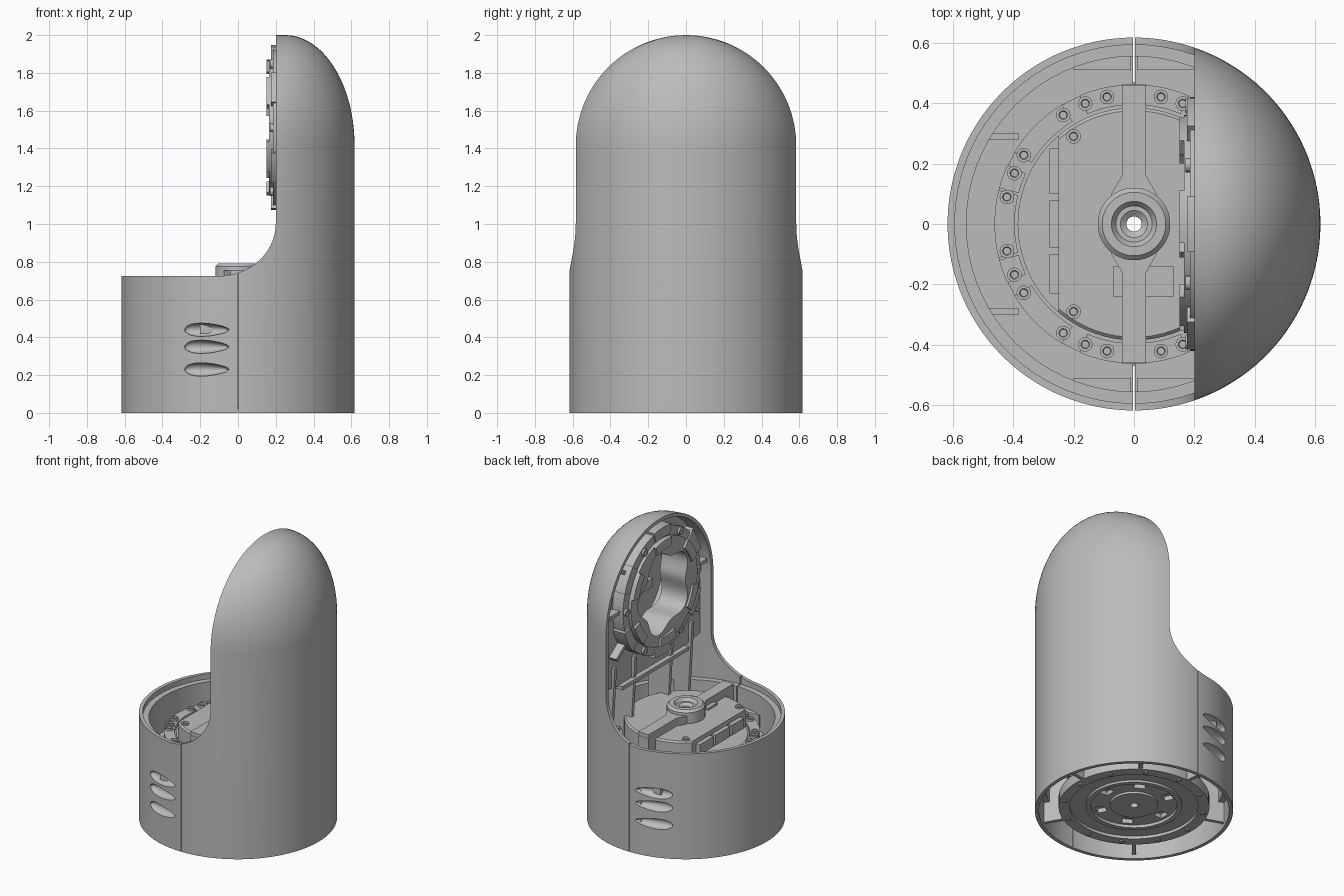
import bpy, bmesh
from math import sin, cos, pi, sqrt, radians, tau
from mathutils import Matrix, Vector

old = bpy.data.objects.get("Cube")
if old:
    bpy.data.objects.remove(old, do_unlink=True)

grey = bpy.data.materials.new("satin grey")
grey.use_nodes = True
grey.diffuse_color = (0.5, 0.5, 0.5, 1)
grey.node_tree.nodes["Principled BSDF"].inputs["Base Color"].default_value = (0.5, 0.5, 0.5, 1)

R, SPRING = 0.617, 1.416      # shell radius, height where the dome starts
JOINT_Z = 1.51                # centre height of the side joint


def finish(name, bm):
    bmesh.ops.remove_doubles(bm, verts=bm.verts, dist=1e-5)
    bmesh.ops.recalc_face_normals(bm, faces=bm.faces)
    if bm.calc_volume(signed=True) < 0:
        bmesh.ops.reverse_faces(bm, faces=bm.faces)
    me = bpy.data.meshes.new(name)
    bm.to_mesh(me)
    bm.free()
    me.materials.append(grey)
    ob = bpy.data.objects.new(name, me)
    bpy.context.collection.objects.link(ob)
    return ob


def skin(bm, loops, closed):
    """Join equal closed loops of points with faces, capping open ends."""
    rows = [[bm.verts.new(p) for p in loop] for loop in loops]
    n = len(rows[0])
    for i in range(len(rows) - (0 if closed else 1)):
        a, b = rows[i], rows[(i + 1) % len(rows)]
        for j in range(n):
            k = (j + 1) % n
            bm.faces.new((a[j], a[k], b[k], b[j]))
    if not closed:
        bm.faces.new(rows[0])
        bm.faces.new(rows[-1])


def lathe(name, pts, a0=0, a1=360, side=False, seg=72, lobe=0):
    """Turn a closed (radius, height) outline about z, or about the joint axis."""
    full = a1 - a0 >= 360
    seg = seg if full else max(3, int(seg * (a1 - a0) / 360) + 2)
    loops = []
    for i in range(seg if full else seg + 1):
        a = radians(a0 + (a1 - a0) * i / seg)
        loop = []
        for r, h in pts:
            if lobe and r < 0.3:
                r += lobe * cos(5 * a)
            x, y = r * cos(a), r * sin(a)
            loop.append((h, x, JOINT_Z + y) if side else (x, y, h))
        loops.append(loop)
    bm = bmesh.new()
    skin(bm, loops, full)
    return finish(name, bm)


def band(r0, r1, h0, h1):
    return [(r0, h0), (r1, h0), (r1, h1), (r0, h1)]


def prism(name, pts, to3d, lo, hi):
    bm = bmesh.new()
    skin(bm, [[to3d(u, v, t) for u, v in pts] for t in (lo, hi)], False)
    return finish(name, bm)


def box(name, x, y, z, turn=0):
    bm = bmesh.new()
    bmesh.ops.create_cube(bm, size=1)
    size = Vector((x[1] - x[0], y[1] - y[0], z[1] - z[0]))
    mid = Vector((x[0] + x[1], y[0] + y[1], z[0] + z[1])) / 2
    bm.transform(Matrix.Rotation(radians(turn), 4, 'Z') @ Matrix.Translation(mid)
                 @ Matrix.Diagonal(size).to_4x4())
    return finish(name, bm)


def cut(target, *cutters):
    for c in cutters:
        c.hide_render = True
        m = target.modifiers.new("cut", 'BOOLEAN')
        m.operation, m.solver, m.object = 'DIFFERENCE', 'EXACT', c
        bpy.context.view_layer.objects.active = target
        bpy.ops.object.modifier_apply(modifier=m.name)


def drop(*obs):
    for o in obs:
        bpy.data.objects.remove(o, do_unlink=True)


def domed_solid(name, inset, z0):
    """Cylinder carried upward and rounded over into a dome, with tiny flats at both ends."""
    r, h, mid = R - inset, 0.584 - inset, 0.25
    loops = []
    for i in range(97):
        a = 0.01 + (pi - 0.02) * i / 96
        x, w = r * cos(a), r * sin(a)
        top = h * sqrt(1 - (max(0, x - mid) / (r - mid)) ** 2)
        loops.append([(x, -w, z0)]
                     + [(x, -w * cos(pi * j / 32), SPRING + top * sin(pi * j / 32)) for j in range(33)]
                     + [(x, w, z0)])
    bm = bmesh.new()
    skin(bm, loops, False)
    return finish(name, bm)


# Outer shell: hollow domed body with a stepped, filleted opening
shell = domed_solid("outer_shell", 0, 0)
hollow = domed_solid("hollow_cutter", 0.024, -0.1)
fillet = [(-0.1 + 0.3 * sin(radians(a)), 1.005 - 0.28 * cos(radians(a))) for a in range(0, 91, 5)]
step = prism("step_cutter", [(-1, 0.725)] + fillet + [(0.2, 2.5), (-1, 2.5)],
             lambda u, v, t: (u, t, v), -1, 1)
seam = box("seam_cutter", (-0.003, 0.003), (-1, 1), (-0.1, 1.2))
vents = []
for s in (-1, 1):
    for z in (0.23, 0.35, 0.44):
        bm = bmesh.new()
        bmesh.ops.create_uvsphere(bm, u_segments=24, v_segments=12, radius=1)
        for v in bm.verts:          # follows the wall, blunt at one end, tapered at the other
            x, taper = -0.165 + 0.118 * v.co.x, 1 - 0.3 * v.co.x
            v.co = (x, s * sqrt(R * R - x * x) + 0.045 * v.co.y, z + 0.034 * v.co.z * taper)
        vents.append(finish("vent_cutter", bm))
liner = lathe("inner_liner", band(0.555, 0.598, 0.17, 0.69))
floor = lathe("inner_floor", band(0.38, 0.57, 0.42, 0.45))
cut(shell, hollow, step, seam, *vents)
cut(liner, seam, *vents)
cut(floor, seam)
drop(hollow, step, seam, *vents)

# Base drive: bottom plate, motor, flange and controller body with a central bore
plate = lathe("bottom_plate", [(0.025, 0.04), (0.15, 0.04), (0.15, 0.055), (0.27, 0.055), (0.27, 0.035),
                               (0.3, 0.035), (0.3, 0.05), (0.4, 0.05), (0.4, 0.03), (0.47, 0.03),
                               (0.47, 0.1), (0.025, 0.1)])
pockets = [box("pocket_cutter", (0.19, 0.25), (-0.035, 0.035), (0, 0.085), 60 * i) for i in range(6)]
cut(plate, *pockets)
drop(*pockets)
lathe("motor", band(0.025, 0.4, 0.1, 0.5))
lathe("base_flange", band(0.025, 0.46, 0.44, 0.57))
body = lathe("controller_body", [(0.025, 0.56), (0.385, 0.56), (0.385, 0.69), (0.375, 0.7), (0.025, 0.7)])
flat = box("flat_cutter", (-1, -0.25), (-1, 1), (0.58, 1))
cut(body, flat)
drop(flat)
for y0, y1 in ((-0.23, -0.1), (-0.08, 0.08), (0.1, 0.25)):
    box("connector", (-0.28, -0.24), (y0, y1), (0.6, 0.67))
box("top_socket", (-0.07, 0.13), (-0.24, -0.14), (0.69, 0.715))


def bolt(name, x, y, z0, z1, r=0.024):
    ob = lathe(name, [(0, z0), (r, z0), (r, z1), (r * 0.6, z1), (r * 0.5, z1 - 0.01), (0, z1 - 0.01)], seg=16)
    ob.data.transform(Matrix.Translation((x, y, 0)))


# Bolts and raised pads round the flange
for base in (102, 112, 123, 148, 157, 168):
    for a in (base, 360 - base, 180 - base, 180 + base):
        a = radians(a)
        bolt("flange_bolt", 0.43 * cos(a), 0.43 * sin(a), 0.56, 0.61)
for mid, half in ((0, 14), (45, 14), (135, 14), (180, 14), (225, 14), (315, 14), (76, 9), (104, 9),
                  (256, 9), (284, 9), (20, 5), (160, 5), (200, 5), (340, 5)):
    lathe("flange_pad", band(0.395, 0.462, 0.56, 0.595), mid - half, mid + half)
for y in (-0.29, 0.29):
    bolt("body_screw", -0.2, y, 0.69, 0.71)
for i in range(12):
    a = tau * i / 12
    bolt("bottom_bolt", 0.435 * cos(a), 0.435 * sin(a), 0.022, 0.04, 0.016)

# Bridge bar and bored hub over the controller
half_bar = [(0.04, -0.46), (0.04, -0.16), (0.075, -0.1), (0.075, -0.03)]
for s in (-1, 1):
    outline = [(x, s * y) for x, y in half_bar] + [(-x, s * y) for x, y in reversed(half_bar)]
    prism("bridge_bar", outline, lambda u, v, t: (u, v, t), 0.7, 0.755)
    box("bar_foot", (-0.04, 0.04), sorted((s * 0.39, s * 0.462)), (0.56, 0.73))
lathe("hub", [(0.025, 0.7), (0.12, 0.7), (0.12, 0.775), (0.105, 0.79), (0.075, 0.79), (0.06, 0.77),
              (0.045, 0.77), (0.025, 0.755)])

# Fins and chord ribs tying the drive to the wall
for a in (7, 55, 96, 160, 230, 300):
    box("bottom_fin", (0.44, 0.6), (-0.012, 0.012), (0.03, 0.43), a)
for s in (-1, 1):
    for x0, x1 in ((-0.2, -0.01), (0.01, 0.2)):
        box("chord_rib", (x0, x1), sorted((s * 0.51, s * 0.56)), (0.42, 0.56))
    box("side_rib", (-0.5, -0.38), sorted((s * 0.28, s * 0.3)), (0.42, 0.56))

# Arched web inside the tall part, opened for the joint
arch = [(0.54 * cos(radians(a)), SPRING + 0.56 * sin(radians(a))) for a in range(0, 181, 5)]
web = prism("arched_web", [(-0.54, 1.0), (-0.25, 0.95), (0.25, 0.95), (0.54, 1.0)] + arch,
            lambda u, v, t: (t, u, v), 0.265, 0.285)
hole = lathe("web_cutter", [(0, 0), (0.33, 0), (0.33, 1), (0, 1)], side=True)
cut(web, hole)
drop(hole)

# Side joint: lobed ring, outer flange, pads, bolts and cup
lathe("joint_ring", band(0.26, 0.36, 0.165, 0.36), side=True, lobe=0.03)
lathe("joint_flange", band(0.35, 0.42, 0.185, 0.275), side=True)
lathe("joint_cup", [(0, 0.42), (0.34, 0.42), (0.34, 0.34), (0.31, 0.34), (0.31, 0.4), (0, 0.4)], side=True)
for i in range(6):
    lathe("joint_pad", band(0.3, 0.36, 0.15, 0.17), 60 * i + 12, 60 * i + 40, side=True)
    lathe("joint_tab", band(0.37, 0.437, 0.175, 0.27), 60 * i + 18, 60 * i + 42, side=True)
    a = radians(60 * i)
    ob = lathe("joint_bolt", band(0.008, 0.024, 0.17, 0.2), side=True, seg=16)
    ob.data.transform(Matrix.Translation((0, 0.39 * cos(a), 0.39 * sin(a))))
box("joint_crossbar", (0.3, 0.4), (-0.07, 0.07), (JOINT_Z - 0.03, JOINT_Z + 0.03))

# Radial braces on the web and gussets running down to the base
for a, reach in ((0, 0.53), (35, 0.47), (145, 0.47), (180, 0.53), (215, 0.55), (325, 0.55)):
    bar = box("web_brace", (0.21, 0.27), (0.41, reach), (-0.012, 0.012))
    bar.data.transform(Matrix.Translation((0, 0, JOINT_Z)) @ Matrix.Rotation(radians(a), 4, 'X'))
for y in (-0.42, -0.2, 0.2, 0.42):
    prism("gusset", [(0.24, 1.12), (0.27, 0.6), (0.42, 0.45), (0.42, 0.97), (0.28, 1.12)],
          lambda u, v, t: (u, t, v), y - 0.012, y + 0.012)
box("web_shelf", (0.23, 0.46), (-0.36, 0.36), (0.95, 0.975))

# Smooth shading with crisp edges
bpy.ops.object.select_all(action='DESELECT')
for ob in bpy.context.collection.objects:
    if ob.type == 'MESH' and grey.name in ob.data.materials:
        ob.select_set(True)
        bpy.context.view_layer.objects.active = ob
bpy.ops.object.shade_smooth_by_angle(angle=radians(35))
